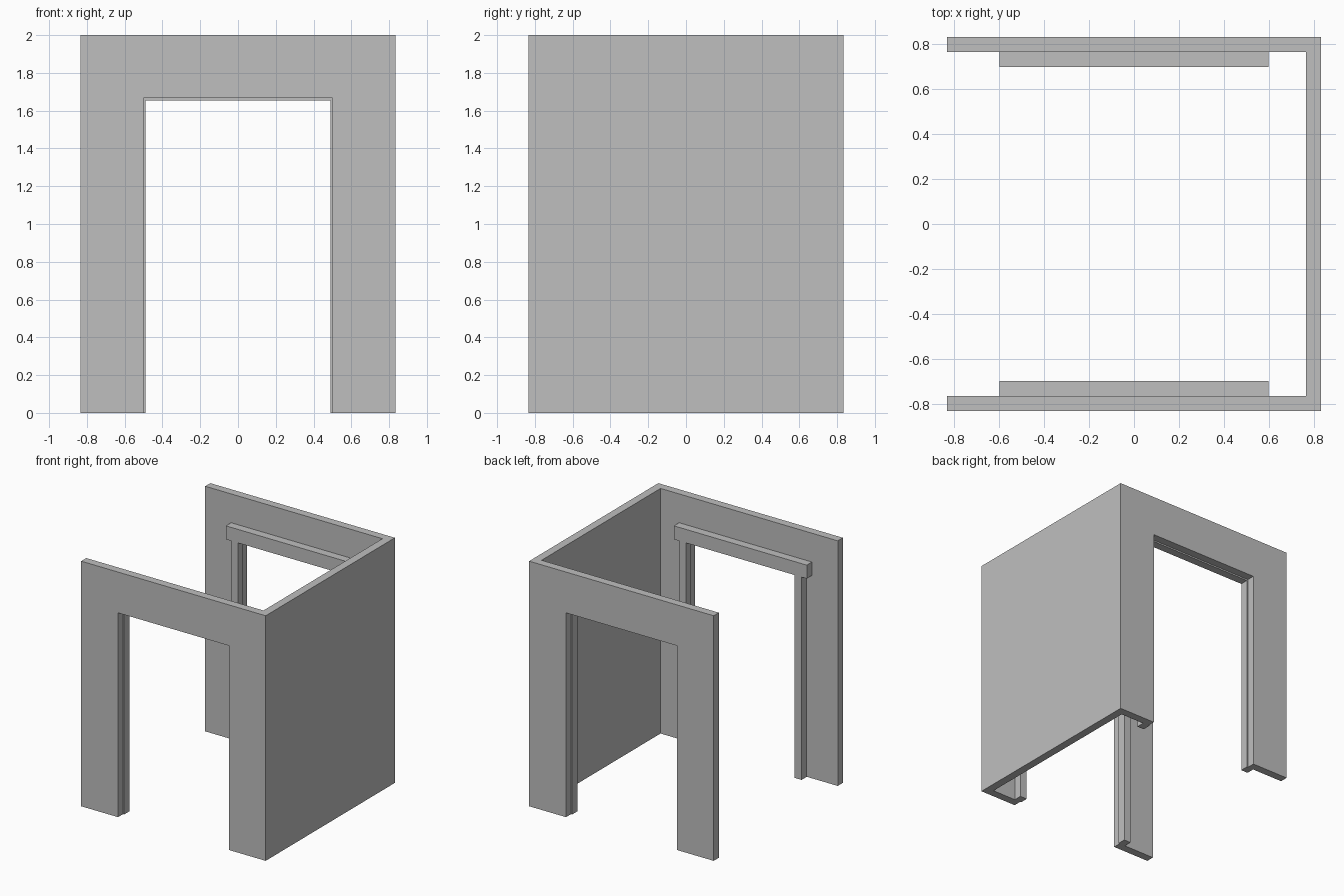
import bpy
import bmesh

cube = bpy.data.objects.get("Cube")
if cube:
    bpy.data.objects.remove(cube)

grey = bpy.data.materials.new("plain_grey")
grey.use_nodes = True
grey.diffuse_color = (0.52, 0.52, 0.52, 1)
grey.node_tree.nodes["Principled BSDF"].inputs["Base Color"].default_value = (0.52, 0.52, 0.52, 1)

HALF = 0.833     # outer half width of the walls
INNER = 0.767    # inner face of the walls
FRAME = 0.70     # inner face of the door frames
HEIGHT = 2.0
DOOR_X, DOOR_Z = 0.5, 1.667


def prism(name, outline, direction, place):
    """Extrude a flat outline; place maps each 2D point to 3D."""
    bm = bmesh.new()
    face = bm.faces.new([bm.verts.new(place(a, b)) for a, b in outline])
    result = bmesh.ops.extrude_face_region(bm, geom=[face])
    moved = [v for v in result["geom"] if isinstance(v, bmesh.types.BMVert)]
    bmesh.ops.translate(bm, verts=moved, vec=direction)
    bmesh.ops.recalc_face_normals(bm, faces=bm.faces)
    mesh = bpy.data.meshes.new(name)
    bm.to_mesh(mesh)
    bm.free()
    mesh.materials.append(grey)
    obj = bpy.data.objects.new(name, mesh)
    bpy.context.collection.objects.link(obj)
    return obj


def box(name, x0, x1, y0, y1, z0, z1):
    outline = [(x0, y0), (x1, y0), (x1, y1), (x0, y1)]
    return prism(name, outline, (0, 0, z1 - z0), lambda a, b: (a, b, z0))


# Closed side wall, fitted between the two doorway walls
box("side_wall", INNER, HALF, -INNER, INNER, 0, HEIGHT)

# Doorway wall outline: two legs joined over the opening
arch = [(-HALF, 0), (-DOOR_X, 0), (-DOOR_X, DOOR_Z), (DOOR_X, DOOR_Z),
        (DOOR_X, 0), (HALF, 0), (HALF, HEIGHT), (-HALF, HEIGHT)]

for label, s in (("front", -1), ("back", 1)):
    prism(label + "_wall", arch, (0, s * (HALF - INNER), 0),
          lambda a, b: (a, s * INNER, b))
    # Door frame on the inside: lintel overhanging two posts
    y0, y1 = sorted((s * FRAME, s * INNER))
    box(label + "_lintel", -0.6, 0.6, y0, y1, 1.655, 1.765)
    for side, t in (("right", -1), ("left", 1)):
        x0, x1 = sorted((t * 0.49, t * 0.553))
        box(label + "_" + side + "_post", x0, x1, y0, y1, 0, 1.655)
